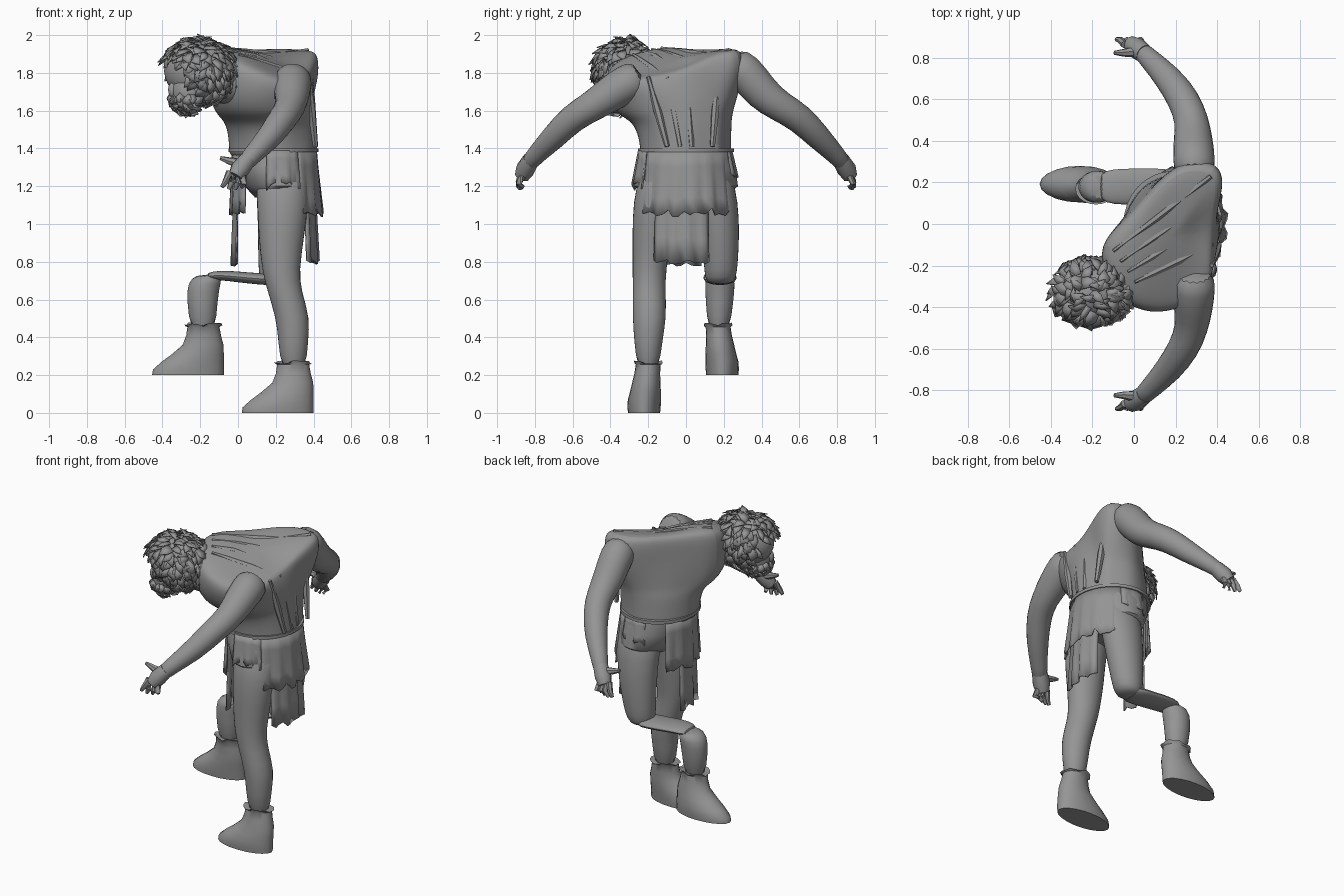
import bpy, bmesh, math, random
from mathutils import Vector

random.seed(4)
cube = bpy.data.objects.get("Cube")
if cube:
    bpy.data.objects.remove(cube, do_unlink=True)

grey = bpy.data.materials.new("plain grey")
grey.use_nodes = True
GREY = (0.3, 0.3, 0.3, 1)
grey.diffuse_color = GREY
grey.node_tree.nodes["Principled BSDF"].inputs["Base Color"].default_value = GREY


def add(name, bm, angle=50, subsurf=0, thick=0):
    bmesh.ops.recalc_face_normals(bm, faces=bm.faces[:])
    mesh = bpy.data.meshes.new(name)
    bm.to_mesh(mesh)
    bm.free()
    mesh.materials.append(grey)
    ob = bpy.data.objects.new(name, mesh)
    bpy.context.collection.objects.link(ob)
    if thick:
        ob.modifiers.new("Thickness", 'SOLIDIFY').thickness = thick
    if subsurf:
        mod = ob.modifiers.new("Smooth", 'SUBSURF')
        mod.levels = mod.render_levels = subsurf
    bpy.ops.object.select_all(action='DESELECT')
    ob.select_set(True)
    bpy.context.view_layer.objects.active = ob
    bpy.ops.object.shade_smooth_by_angle(angle=math.radians(angle))


def loft(bm, rings, closed=True):
    rows = [[bm.verts.new(p) for p in ring] for ring in rings]
    n = len(rows[0])
    for a, b in zip(rows, rows[1:]):
        for i in range(n if closed else n - 1):
            j = (i + 1) % n
            bm.faces.new((a[i], a[j], b[j], b[i]))
    if closed:
        bm.faces.new(rows[0])
        bm.faces.new(rows[-1])


def oval(z, x, y, rx, ry, n=16):
    steps = [math.tau * i / n for i in range(n)]
    return [Vector((x + rx * math.cos(a), y + ry * math.sin(a), z)) for a in steps]


def tube(bm, pts, radii, n=12):
    pts = [Vector(p) for p in pts]
    rings = []
    for i, p in enumerate(pts):
        t = (pts[min(i + 1, len(pts) - 1)] - pts[max(i - 1, 0)]).normalized()
        u = t.cross(Vector((0.3, 0.4, 1))).normalized()
        v = t.cross(u)
        rings.append([p + radii[i] * (u * math.cos(k * math.tau / n) + v * math.sin(k * math.tau / n))
                      for k in range(n)])
    loft(bm, rings)


# Arms with hands, mirrored across y; the left shoulder sits higher
for side, s, lift in (("right", -1, -.025), ("left", 1, .045)):
    bm = bmesh.new()
    path = [(.29, .23, 1.81 + lift), (.29, .31, 1.77 + lift), (.285, .4, 1.69), (.28, .5, 1.62),
            (.24, .6, 1.565), (.17, .7, 1.46), (.07, .8, 1.36), (.03, .84, 1.31)]
    tube(bm, [(x, s * y, z) for x, y, z in path], [.1, .105, .098, .083, .08, .07, .05, .048], 14)
    add(side + "_arm", bm, subsurf=1)
    bm = bmesh.new()
    tube(bm, [(.05, s * .82, 1.34), (.01, s * .85, 1.29), (-.015, s * .868, 1.25)], [.046, .052, .04], 10)
    for k in range(4):
        base = (-.045 + .023 * k, s * .865, 1.275 - .008 * k)
        mid = (-.065 + .032 * k, s * .885, 1.225 - .004 * k)
        tip = (-.085 + .035 * k, s * (.89 - .01 * k), 1.195 - .01 * (k in (1, 2)))
        tube(bm, [base, mid, tip], [.019, .017, .01], 7)
    tube(bm, [(.01, s * .83, 1.32), (-.05, s * .825, 1.335), (-.095, s * .825, 1.35)], [.028, .019, .01], 7)
    add(side + "_hand", bm)


# Legs
def leg(name, sections):
    bm = bmesh.new()
    loft(bm, [oval(*s) for s in sections])
    add(name, bm, subsurf=1)

leg("right_leg", [(1.34, .23, -.12, .15, .12), (1.1, .238, -.175, .138, .11), (.95, .23, -.18, .125, .105),
                  (.75, .225, -.195, .1, .09), (.65, .245, -.195, .092, .088), (.5, .292, -.193, .092, .092),
                  (.38, .292, -.2, .08, .075), (.22, .295, -.2, .068, .06)])
leg("left_thigh", [(1.34, .23, .12, .15, .12), (1.1, .235, .17, .135, .11), (.95, .225, .18, .122, .105),
                   (.8, .21, .185, .105, .092), (.71, .2, .183, .09, .085), (.68, .19, .18, .06, .06)])
leg("left_shin", [(.42, -.185, .173, .07, .06), (.6, -.19, .178, .082, .075),
                  (.69, -.18, .18, .09, .082), (.735, -.15, .18, .07, .07)])

# Flattened bridge behind the bent knee
bm = bmesh.new()
loft(bm, [[Vector((x, .18 + w * math.cos(a), z + h * math.sin(a)))
           for a in [math.tau * i / 14 for i in range(14)]]
          for x, z, w, h in ((.2, .705, .09, .035), (.1, .71, .09, .03), (0, .72, .09, .03),
                             (-.1, .73, .088, .026), (-.17, .722, .07, .02))])
add("left_knee_bridge", bm, subsurf=1)

# Boots with ragged collars
for side, s, dx, dy, dz in (("right", 1, 0, 0, 0), ("left", -1, -.475, -.03, .2)):
    bm = bmesh.new()
    rows = [(0, .21, -.222, .19, .085), (.03, .213, -.222, .188, .088), (.07, .235, -.22, .165, .088),
            (.11, .262, -.215, .138, .082), (.16, .29, -.21, .108, .075), (.21, .293, -.205, .092, .068),
            (.255, .292, -.2, .085, .066)]
    rings = [oval(*r, 20) for r in rows]
    collar = oval(.272, .292, -.2, .1, .076, 20)
    for p in collar:
        p.z += random.uniform(-.016, .008)
    rings += [collar, oval(.262, .292, -.2, .068, .058, 20)]
    for ring in rings:
        for p in ring:
            p.x, p.y, p.z = p.x + dx, s * p.y + dy, p.z + dz
    loft(bm, rings)
    add(side + "_boot", bm, 40)


def clip(v):
    return min(1, max(0, v))


# The upper back sinks away from the ridge, towards the right shoulder blade
def sag(x, y, z):
    drop = .14 * clip(x / .3) * clip((.22 - y) / .3) + .25 * max(0, -.15 - y)
    return z - drop * max(0, (z - 1.66) / .28)

# Tunic body: waist oval blending into the twisted shoulder outline, chest overhanging first
outline = [(.385, -.05), (.41, .08), (.435, .2), (.42, .3), (.27, .32), (.15, .25), (.03, .11), (-.07, 0),
           (-.17, -.1), (-.15, -.26), (-.04, -.4), (.12, -.44), (.27, -.39), (.37, -.33), (.38, -.19)]
hub = Vector((.17, -.06))
rings = []
for z, late, early, scale in ((1.33, 0, 0, 1), (1.4, 0, 0, .98), (1.5, .05, .12, .98), (1.55, .12, .35, .98),
                              (1.585, .2, .72, .98), (1.67, .5, .92, 1), (1.79, .92, 1, 1),
                              (1.89, 1, 1, .99), (1.935, 1, 1, .9), (1.945, 1, 1, .55)):
    ring = []
    for i, p in enumerate(outline):
        p = Vector(p)
        d = (p - hub).normalized()
        chest = clip(.4 - .8 * (d.x + d.y))
        w = Vector((.185 + .24 * d.x, .25 * d.y))
        q = hub + (w.lerp(p, late + (early - late) * chest) - hub) * scale
        fold = .012 * (-1) ** i * (d.x > .3) * (z < 1.85)
        ring.append(Vector((q.x + fold, q.y, sag(q.x, q.y, z))))
    rings.append(ring)
bm = bmesh.new()
loft(bm, rings)
add("tunic_body", bm, subsurf=2)

# Diagonal drapes over the back
bm = bmesh.new()
for k in range(4):
    a = Vector((.37 - .02 * k, .23 - .12 * k, 1.92))
    b = Vector((-.1 + .035 * k, -.13 - .05 * k, 1.932))
    path = [a.lerp(b, f) for f in (0, .3, .7, 1)]
    for p in path:
        p.z = sag(*p)
    tube(bm, path, [.012, .02, .016, .008], 6)
add("back_drapes", bm)

# Vertical folds down the back
bm = bmesh.new()
for y0, y1 in ((-.2, -.1), (-.1, -.03), (.0, .03), (.17, .14)):
    tube(bm, [(.375, y0, 1.78), (.39, (y0 + y1) / 2, 1.6), (.41, y1, 1.41)], [.01, .022, .014], 6)
add("back_folds", bm)

# Belt
bm = bmesh.new()
loft(bm, [oval(z, .187, 0, r, r + .017, 32) for z, r in ((1.38, .228), (1.38, .238), (1.4, .238), (1.4, .228))])
add("belt", bm, 30)

# Under shorts
bm = bmesh.new()
loft(bm, [oval(1.38, .19, 0, .22, .24, 24), oval(1.3, .2, 0, .215, .262, 24),
          oval(1.2, .215, 0, .18, .275, 24), oval(1.14, .22, 0, .13, .2, 24)])
add("under_shorts", bm)


# Hanging cloth panels with ragged hems, spread over an arc of the waist
def panel(name, start, end, top, hem, rx, ry, flare=.02, rag=.025):
    n = max(6, int((end - start) / 6))
    drop = [random.uniform(-rag, rag) for _ in range(n + 1)]
    rows = []
    for k in range(5):
        f = k / 4
        row = []
        for i in range(n + 1):
            a = math.radians(start + (end - start) * i / n)
            r = 1 + (flare * f + .012 * f * math.sin(i * 1.9)) / rx
            row.append(Vector((.19 + rx * r * math.cos(a), ry * r * math.sin(a),
                               top + (hem - top) * f + drop[i] * f)))
        rows.append(row)
    bm = bmesh.new()
    loft(bm, rows, closed=False)
    add(name, bm, 60, thick=.008)

panel("back_skirt", -58, 66, 1.39, 1.06, .228, .245, .03)
panel("back_tail", -42, 30, 1.3, .8, .215, .235, .02, .015)
panel("right_hip_flap", -100, -56, 1.39, 1.2, .225, .255)
panel("left_hip_flap", 64, 105, 1.39, 1.24, .225, .245)
panel("front_skirt", 135, 228, 1.39, 1.07, .222, .235, .008)
panel("front_tail", 160, 205, 1.3, .79, .21, .23, .01, .015)

# Neck and head
bm = bmesh.new()
tube(bm, [(.06, -.24, 1.76), (-.06, -.28, 1.75), (-.2, -.34, 1.76)], [.14, .125, .1], 14)
add("neck", bm, subsurf=1)


def ball(bm, centre, size):
    for v in bmesh.ops.create_icosphere(bm, subdivisions=3, radius=1)["verts"]:
        v.co = Vector(c + s * q for c, s, q in zip(centre, size, v.co))

skull = Vector((-.207, -.33, 1.81))
skull_size = Vector((.185, .14, .155))
jaw = Vector((-.26, -.36, 1.7))
bm = bmesh.new()
ball(bm, skull, skull_size)
ball(bm, jaw, (.095, .095, .115))
ball(bm, (-.345, -.385, 1.71), (.025, .022, .04))
add("head", bm)


# Ragged locks of hair and beard
def locks(name, centre, size, count, keep, length):
    bm = bmesh.new()
    while count:
        d = Vector(random.gauss(0, 1) for _ in range(3)).normalized()
        if not keep(d):
            continue
        count -= 1
        p = centre + Vector(s * q for s, q in zip(size, d))
        flow = Vector((random.uniform(-.6, .6), random.uniform(-.6, .6), -.6))
        flow = (flow - d * flow.dot(d)).normalized()
        wide = d.cross(flow) * random.uniform(.015, .03)
        mid = p + flow * length * .5 + d * .018
        tip = p + flow * length + d * random.uniform(0, .025)
        row = [bm.verts.new(q) for q in (p - wide, p + wide, mid + wide, tip, mid - wide)]
        bm.faces.new((row[0], row[1], row[2], row[4]))
        bm.faces.new((row[4], row[2], row[3]))
    add(name, bm, 30, thick=.006)

face = Vector((-.8, -.15, -.55)).normalized()
locks("hair", skull, skull_size * 1.04, 260, lambda d: d.dot(face) < .45, .085)
locks("beard", jaw, Vector((.1, .095, .105)), 60, lambda d: d.z < -.1 and d.x < .4, .05)
